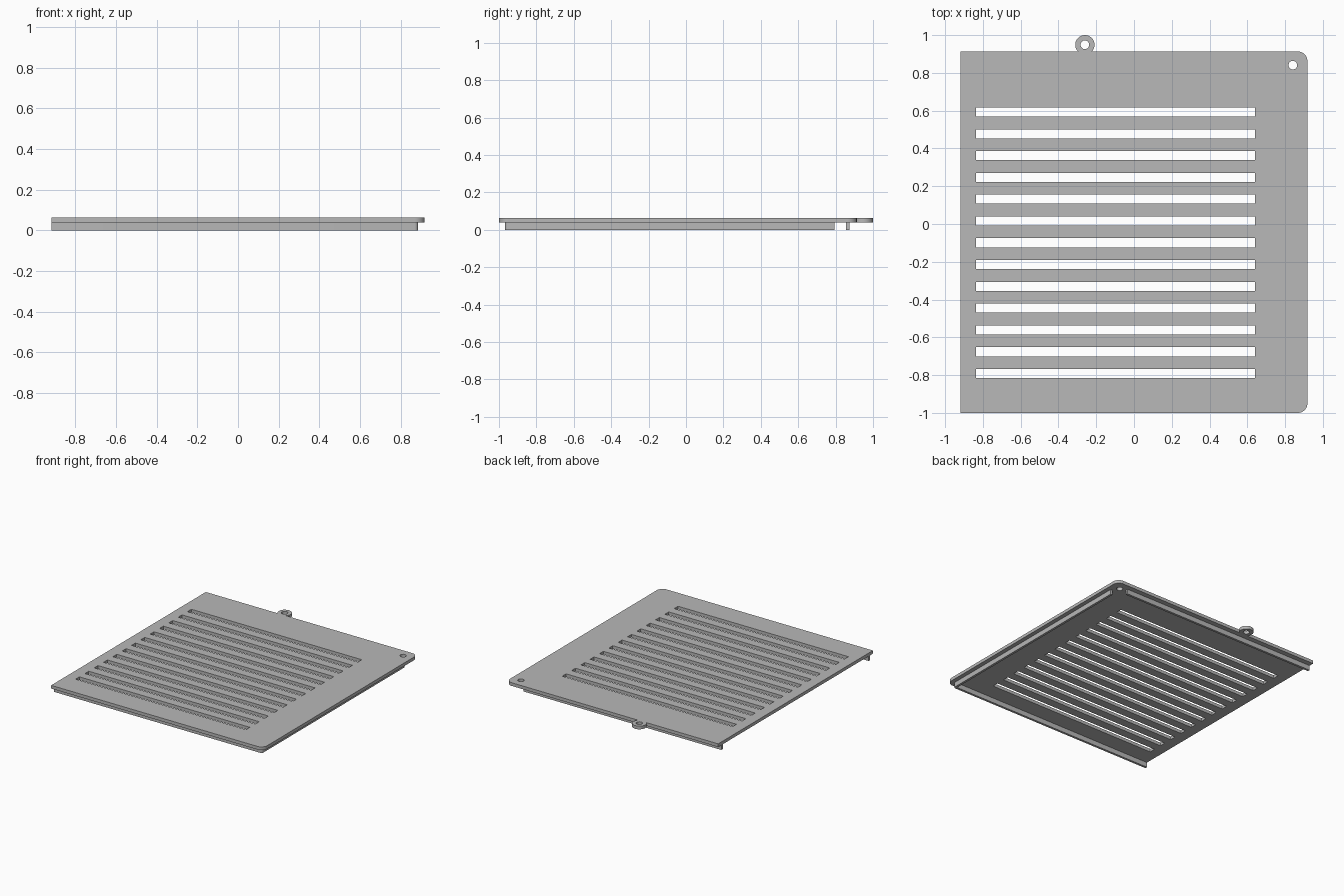
import bpy
import bmesh
from math import cos, sin, radians

default = bpy.data.objects.get("Cube")
if default:
    bpy.data.objects.remove(default, do_unlink=True)

grey = bpy.data.materials.new("light grey")
grey.use_nodes = True
grey.diffuse_color = (0.48, 0.48, 0.48, 1)
grey.node_tree.nodes["Principled BSDF"].inputs["Base Color"].default_value = (0.48, 0.48, 0.48, 1)


def arc(cx, cy, radius, start, end, steps):
    """Points along an arc, angles in degrees."""
    angles = [radians(start + (end - start) * i / steps) for i in range(steps + 1)]
    return [(cx + radius * cos(a), cy + radius * sin(a)) for a in angles]


def circle(cx, cy, radius):
    return arc(cx, cy, radius, 0, 360, 32)[:-1]


def rectangle(x0, y0, x1, y1):
    return [(x0, y0), (x1, y0), (x1, y1), (x0, y1)]


def slab(name, loops, bottom, top):
    """Solid slab from an outline followed by its openings."""
    curve = bpy.data.curves.new(name, "CURVE")
    curve.dimensions = "2D"
    curve.fill_mode = "BOTH"
    curve.extrude = (top - bottom) / 2
    for loop in loops:
        spline = curve.splines.new("POLY")
        spline.points.add(len(loop) - 1)
        spline.use_cyclic_u = True
        for point, (x, y) in zip(spline.points, loop):
            point.co = (x, y, 0, 1)
    helper = bpy.data.objects.new(name + " outline", curve)
    bpy.context.collection.objects.link(helper)
    bpy.context.view_layer.update()
    evaluated = helper.evaluated_get(bpy.context.evaluated_depsgraph_get())
    mesh = bpy.data.meshes.new_from_object(evaluated)
    bpy.data.objects.remove(helper, do_unlink=True)

    bm = bmesh.new()
    bm.from_mesh(mesh)
    bmesh.ops.remove_doubles(bm, verts=bm.verts, dist=0.0001)
    bmesh.ops.translate(bm, verts=bm.verts, vec=(0, 0, (top + bottom) / 2))
    bmesh.ops.recalc_face_normals(bm, faces=bm.faces)
    bm.to_mesh(mesh)
    bm.free()

    mesh.name = name
    mesh.materials.clear()
    mesh.materials.append(grey)
    obj = bpy.data.objects.new(name, mesh)
    bpy.context.collection.objects.link(obj)
    bpy.ops.object.select_all(action="DESELECT")
    obj.select_set(True)
    bpy.context.view_layer.objects.active = obj
    bpy.ops.object.shade_smooth_by_angle(angle=radians(30))
    return obj


SIDE, FRONT, BACK = 0.918, -1.0, 0.913
UNDER, TOP = 0.038, 0.063
CORNER = 0.05
TAB_X, TAB_Y = -0.26, 0.949

# Plate outline with two rounded corners and the hanging tab
outline = [(-SIDE, FRONT)]
outline += arc(SIDE - CORNER, FRONT + CORNER, CORNER, -90, 0, 10)
outline += arc(SIDE - CORNER, BACK - CORNER, CORNER, 0, 90, 10)
outline += arc(TAB_X, TAB_Y, 0.051, -45, 225, 30)
outline += [(-SIDE, BACK)]

# Holes and the row of vent slots
openings = [circle(TAB_X, TAB_Y, 0.023), circle(0.841, 0.841, 0.023)]
for i in range(13):
    y = 0.593 - i * 0.1154
    openings.append(rectangle(-0.836, y - 0.024, 0.64, y + 0.024))
slab("vent_plate", [outline] + openings, UNDER, TOP)

# Lip under the front and left edges, joined at the corner
WALL, OUT_X, OUT_Y = 0.018, 0.885, -0.967
lip = [(-SIDE, OUT_Y)]
lip += arc(OUT_X - 0.017, OUT_Y + 0.017, 0.017, -90, 0, 6)
lip += [(OUT_X, 0.793), (OUT_X - WALL, 0.793),
        (OUT_X - WALL, OUT_Y + WALL), (-SIDE, OUT_Y + WALL)]
slab("front_and_left_lip", [lip], 0, UNDER)

# Lip under the back edge
slab("back_lip", [rectangle(-SIDE, 0.856, 0.795, 0.874)], 0, UNDER)
